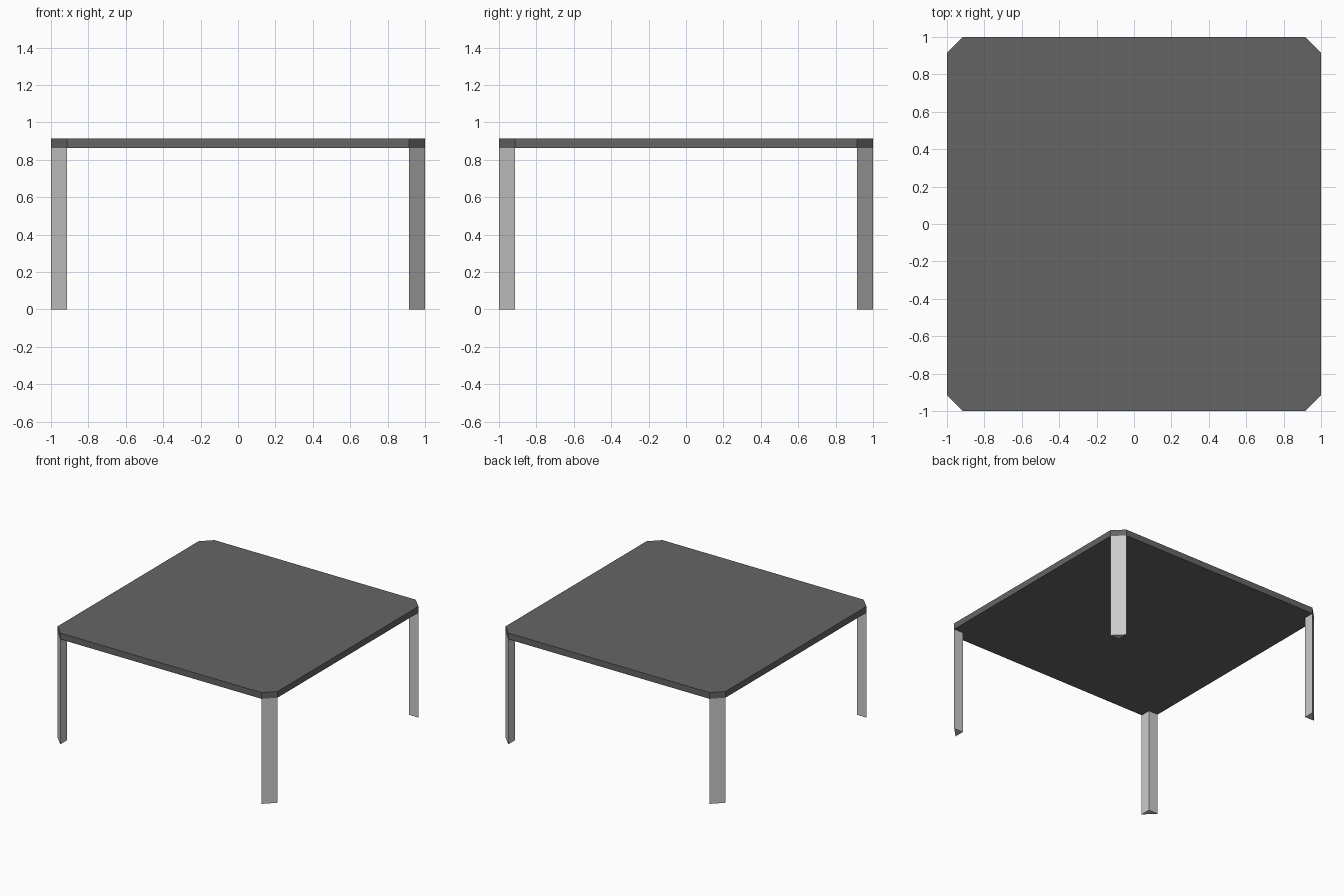
import bpy, bmesh

if "Cube" in bpy.data.objects:
    bpy.data.objects.remove(bpy.data.objects["Cube"])

CUT = 0.085      # corner chamfer
LEG_TOP = 0.863
TOP = 0.914


def prism(name, outline, z0, z1, grey):
    """Extrude a flat outline upwards into a closed solid."""
    bm = bmesh.new()
    face = bm.faces.new([bm.verts.new((x, y, z0)) for x, y in outline])
    new = bmesh.ops.extrude_face_region(bm, geom=[face], use_keep_orig=True)["geom"]
    verts = [v for v in new if isinstance(v, bmesh.types.BMVert)]
    bmesh.ops.translate(bm, vec=(0, 0, z1 - z0), verts=verts)
    bmesh.ops.recalc_face_normals(bm, faces=bm.faces)
    mesh = bpy.data.meshes.new(name)
    bm.to_mesh(mesh)
    bm.free()
    obj = bpy.data.objects.new(name, mesh)
    bpy.context.collection.objects.link(obj)
    mat = bpy.data.materials.new(name + "_grey")
    mat.diffuse_color = (grey, grey, grey, 1)
    mat.use_nodes = True
    mat.node_tree.nodes["Principled BSDF"].inputs["Base Color"].default_value = mat.diffuse_color
    mesh.materials.append(mat)
    return obj


k = 1 - CUT

# Square table top with cut-off corners
prism("table_top",
      [(k, -1), (1, -k), (1, k), (k, 1), (-k, 1), (-1, k), (-1, -k), (-k, -1)],
      LEG_TOP, TOP, 0.13)

# Triangular legs, flush with the cut corners
for side, sx in (("left", -1), ("right", 1)):
    for end, sy in (("front", -1), ("back", 1)):
        prism(f"{end}_{side}_leg",
              [(sx * k, sy * k), (sx, sy * k), (sx * k, sy)],
              0, LEG_TOP, 0.6)
